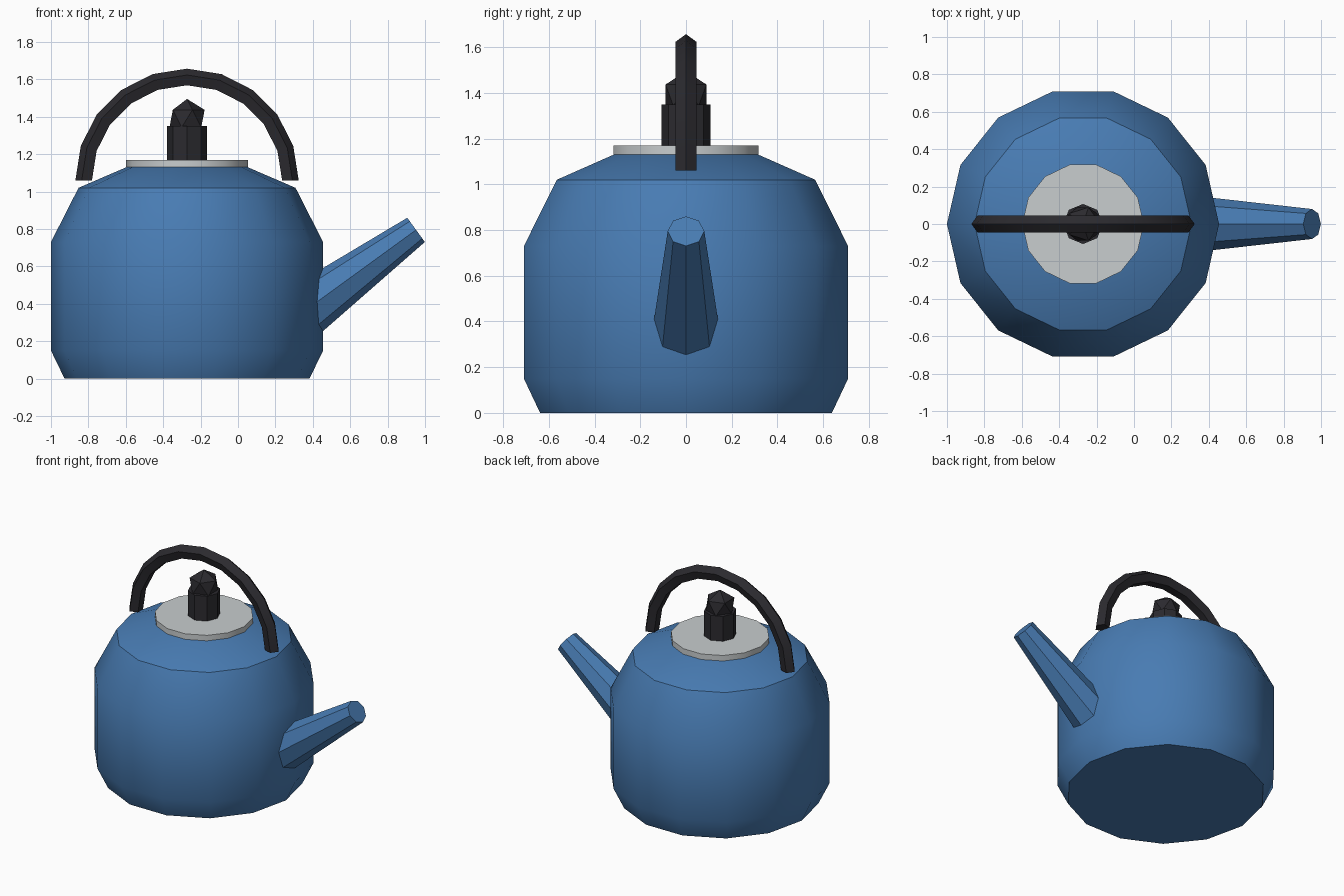
import bpy, bmesh
from math import radians, pi, sin, cos
from mathutils import Matrix, Vector

cube = bpy.data.objects.get("Cube")
if cube:
    bpy.data.objects.remove(cube, do_unlink=True)

CX = -0.2725  # axis of the pot body


def material(name, rgb):
    mat = bpy.data.materials.new(name)
    mat.use_nodes = True
    colour = (*rgb, 1.0)
    mat.diffuse_color = colour
    mat.node_tree.nodes["Principled BSDF"].inputs["Base Color"].default_value = colour
    return mat


BLUE = material("blue_enamel", (0.065, 0.2, 0.45))
GREY = material("pale_grey_metal", (0.58, 0.61, 0.62))
BLACK = material("black_plastic", (0.024, 0.023, 0.028))


def finish(name, bm, mat):
    """Turn a bmesh into a named object with angle-limited smoothing."""
    bmesh.ops.recalc_face_normals(bm, faces=bm.faces)
    mesh = bpy.data.meshes.new(name)
    bm.to_mesh(mesh)
    bm.free()
    mesh.materials.append(mat)
    obj = bpy.data.objects.new(name, mesh)
    bpy.context.collection.objects.link(obj)
    bpy.ops.object.select_all(action="DESELECT")
    obj.select_set(True)
    bpy.context.view_layer.objects.active = obj
    bpy.ops.object.shade_smooth_by_angle(angle=radians(30))
    return obj


def loft(name, rings, mat, capped=True):
    """Bridge equal-length rings of points and cap both ends."""
    bm = bmesh.new()
    loops = [[bm.verts.new(p) for p in ring] for ring in rings]
    n = len(loops[0])
    for a, b in zip(loops, loops[1:]):
        for i in range(n):
            j = (i + 1) % n
            bm.faces.new((a[i], a[j], b[j], b[i]))
    bm.faces.new(loops[0])
    bm.faces.new(loops[-1])
    return finish(name, bm, mat)


def circle(centre, u, v, radius, sides):
    angles = [2 * pi * i / sides for i in range(sides)]
    return [centre + (u * cos(a) + v * sin(a)) * radius for a in angles]


X, Y, Z = Vector((1, 0, 0)), Vector((0, 1, 0)), Vector((0, 0, 1))


def lathe(name, profile, sides, mat):
    rings = [circle(Vector((CX, 0, z)), X, Y, r, sides) for r, z in profile]
    return loft(name, rings, mat)


# Pot body and lid
lathe("body", [(0.655, 0), (0.7275, 0.15), (0.7275, 0.73),
               (0.58, 1.02), (0.32, 1.132)], 14, BLUE)
lathe("lid", [(0.325, 1.13), (0.325, 1.17)], 14, GREY)

# Lid knob: post and faceted ball
lathe("knob_post", [(0.107, 1.165), (0.107, 1.35)], 8, BLACK)
bm = bmesh.new()
bmesh.ops.create_icosphere(bm, subdivisions=1, radius=0.105,
                           matrix=Matrix.Translation((CX, 0, 1.39)))
finish("knob_ball", bm, BLACK)

# Arched handle: five-sided section swept over a half circle
SEGMENTS = 10
arch = []
for k in range(SEGMENTS + 1):
    t = pi * k / SEGMENTS
    out = X * cos(t) + Z * sin(t)
    arch.append(circle(Vector((CX, 0, 1.06)) + out * 0.548, out, Y, 0.049, 5))
loft("handle", arch, BLACK)

# Tapered spout pointing up and out
tilt = radians(36)
along = X * cos(tilt) + Z * sin(tilt)
up = Z * cos(tilt) - X * sin(tilt)
tip = Vector((0.952, 0, 0.795))
loft("spout", [circle(tip - along * 0.77, up, Y, 0.15, 8),
               circle(tip, up, Y, 0.08, 8)], BLUE)
